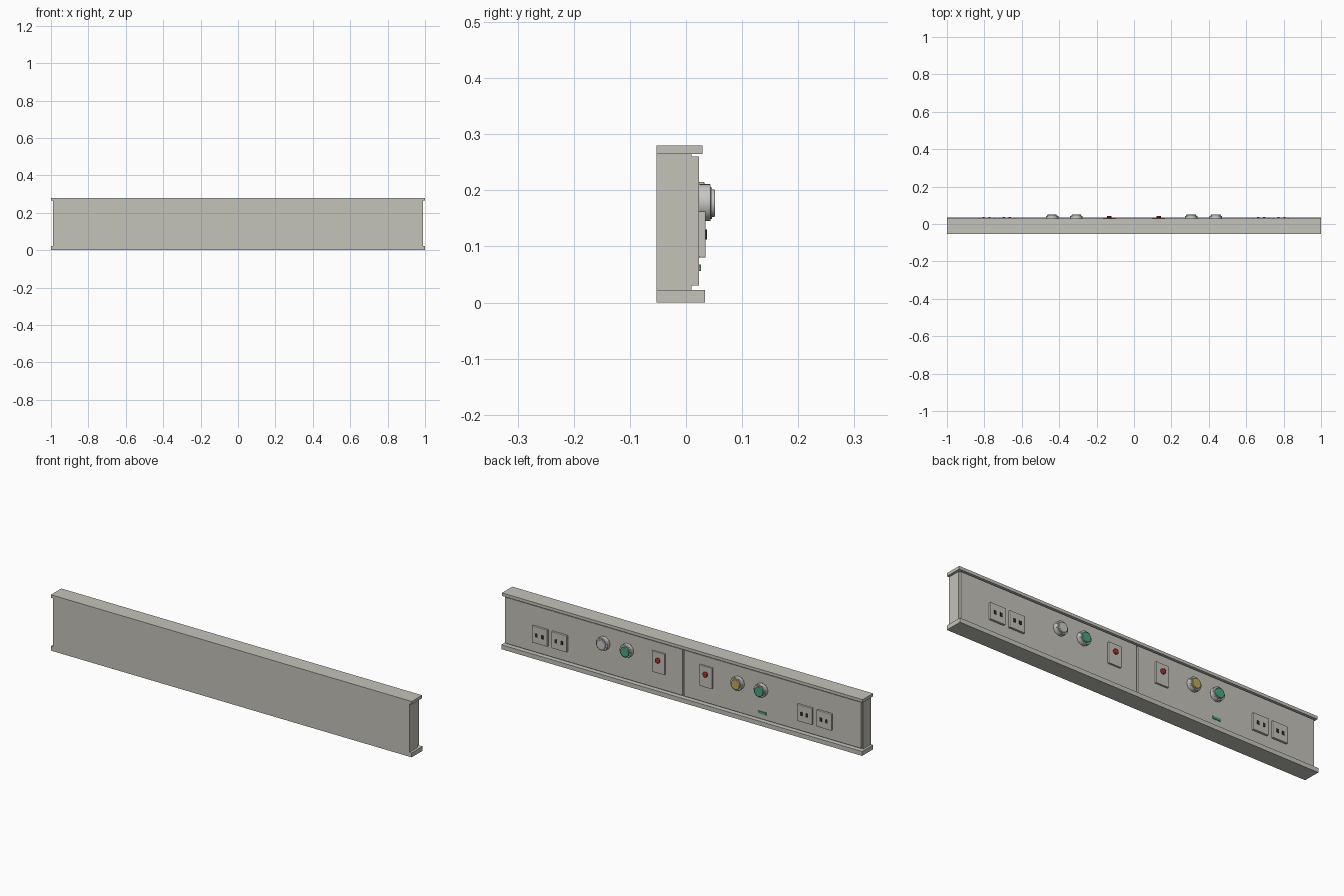
import bpy
import math

cube = bpy.data.objects.get("Cube")
if cube:
    bpy.data.objects.remove(cube, do_unlink=True)


def material(name, r, g, b):
    m = bpy.data.materials.new(name)
    m.use_nodes = True
    m.diffuse_color = (r, g, b, 1)
    m.node_tree.nodes["Principled BSDF"].inputs["Base Color"].default_value = (r, g, b, 1)
    return m


GREY = material("warm grey", 0.55, 0.54, 0.49)
SILVER = material("light grey", 0.58, 0.58, 0.56)
GREEN = material("green", 0.07, 0.37, 0.22)
YELLOW = material("yellow", 0.52, 0.40, 0.12)
RED = material("red", 0.42, 0.03, 0.03)
DARK = material("dark grey", 0.03, 0.03, 0.03)


def box(name, x, y, z, mat, bevel=0):
    """Box from (min, max) pairs on each axis."""
    bpy.ops.mesh.primitive_cube_add(size=1, location=[sum(p) / 2 for p in (x, y, z)])
    ob = bpy.context.object
    ob.name = name
    ob.scale = [p[1] - p[0] for p in (x, y, z)]
    bpy.ops.object.transform_apply(location=False, rotation=False, scale=True)
    ob.data.materials.append(mat)
    if bevel:
        mod = ob.modifiers.new("edge", 'BEVEL')
        mod.width = bevel
        mod.segments = 2
    return ob


def disc(name, x, z, radius, y0, y1, mat, bevel=0):
    """Cylinder standing out from the panel along y."""
    bpy.ops.mesh.primitive_cylinder_add(
        vertices=32, radius=radius, depth=y1 - y0,
        location=(x, (y0 + y1) / 2, z), rotation=(math.pi / 2, 0, 0))
    ob = bpy.context.object
    ob.name = name
    ob.data.materials.append(mat)
    if bevel:
        mod = ob.modifiers.new("edge", 'BEVEL')
        mod.width = bevel
        mod.segments = 2
        mod.limit_method = 'ANGLE'
    bpy.ops.object.shade_smooth_by_angle(angle=math.radians(35))
    return ob


BACK, FACE = -0.053, 0.023

# Housing and rails
box("housing", (-0.988, 0.988), (BACK, 0.01), (0.02, 0.267), GREY)
box("top_rail", (-1, 1), (BACK, 0.029), (0.265, 0.28), GREY)
box("bottom_rail", (-1, 1), (BACK, 0.034), (0, 0.022), GREY)

for side, s in (("left", 1), ("right", -1)):
    def span(a, b):
        return tuple(sorted((s * a, s * b)))

    # Face panel, one per half with a gap in the middle
    box(side + "_face_panel", span(0.004, 0.986), (0.008, FACE), (0.03, 0.26), GREY)

    # Pair of power sockets with two slots each
    for n, cx in enumerate((0.68, 0.788), 1):
        box(f"{side}_socket_{n}", span(cx - 0.042, cx + 0.042),
            (FACE, 0.035), (0.08, 0.163), GREY, 0.002)
        for k, dx in enumerate((-0.016, 0.016), 1):
            box(f"{side}_socket_{n}_slot_{k}", span(cx + dx - 0.006, cx + dx + 0.006),
                (0.034, 0.0375), (0.112, 0.13), DARK)

    # Call button on its plate
    box(side + "_call_plate", span(0.097, 0.167), (FACE, 0.033), (0.11, 0.215), GREY, 0.002)
    disc(side + "_call_button", s * 0.132, 0.176, 0.013, 0.032, 0.042, RED, 0.003)

# Gas outlets: base, collar and coloured cap
for name, x, mat in (("left_outer", 0.437, SILVER), ("left_inner", 0.306, GREEN),
                     ("right_inner", -0.308, YELLOW), ("right_outer", -0.438, GREEN)):
    disc(name + "_outlet_base", x, 0.178, 0.033, FACE, 0.044, SILVER, 0.002)
    disc(name + "_outlet_collar", x, 0.177, 0.028, 0.043, 0.046, SILVER)
    disc(name + "_outlet_cap", x, 0.177, 0.0245, 0.045, 0.052, mat, 0.002)

# Indicator strip
box("indicator_strip", (-0.462, -0.418), (FACE, 0.027), (0.056, 0.068), GREEN)
